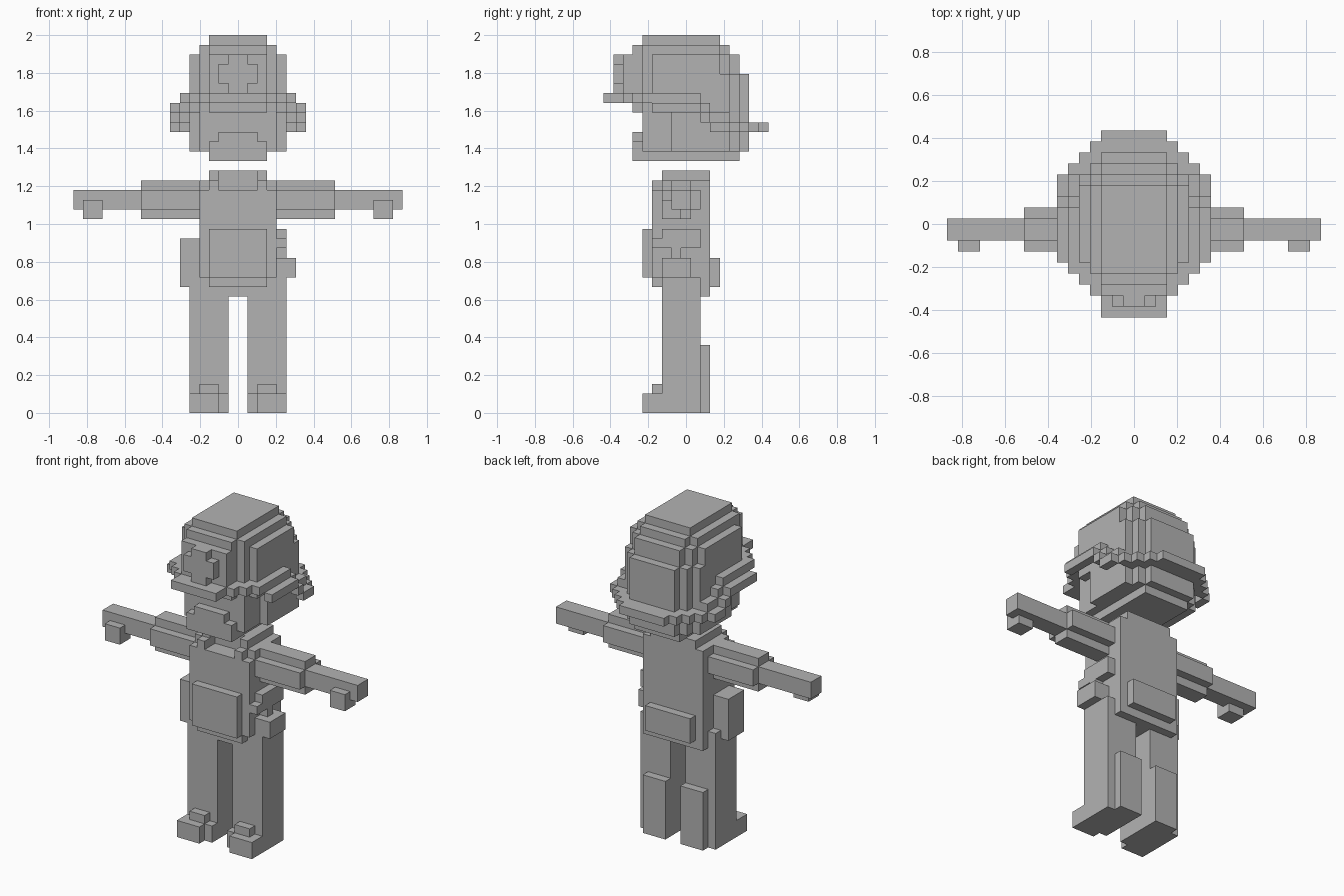
import bpy, bmesh
from mathutils import Vector

cube = bpy.data.objects.get("Cube")
if cube:
    bpy.data.objects.remove(cube, do_unlink=True)

U = 2 / 39          # size of one block
Y_MID = 8.5         # block row lying on y = 0

mat = bpy.data.materials.new("plain_grey")
mat.use_nodes = True
GREY = (0.45, 0.45, 0.45, 1)
mat.diffuse_color = GREY
mat.node_tree.nodes["Principled BSDF"].inputs["Base Color"].default_value = GREY


def cells_of(boxes, sides):
    """Block cells inside boxes (x0, x1, y0, y1, z0, z1), x given on the left side."""
    cells = set()
    for x0, x1, y0, y1, z0, z1 in boxes:
        for x in range(x0, x1):
            for y in range(y0, y1):
                for z in range(z0, z1):
                    for s in sides:
                        cells.add((x if s > 0 else -x - 1, y, z))
    return cells


def part(name, boxes, sides=(1, -1), cuts=()):
    """One clean outer shell around the blocks of a part."""
    cells = cells_of(boxes, sides) - cells_of(cuts, sides)
    bm = bmesh.new()
    verts = {}
    for c in cells:
        for axis in range(3):
            for d in (0, 1):
                n = list(c)
                n[axis] += 1 if d else -1
                if tuple(n) in cells:
                    continue
                a, b = (axis + 1) % 3, (axis + 2) % 3
                ring = []
                for i, j in ((0, 0), (1, 0), (1, 1), (0, 1)):
                    p = list(c)
                    p[axis] += d
                    p[a] += i
                    p[b] += j
                    p = tuple(p)
                    if p not in verts:
                        verts[p] = bm.verts.new(Vector((p[0], p[1] - Y_MID, p[2])) * U)
                    ring.append(verts[p])
                bm.faces.new(ring if d else ring[::-1])
    bmesh.ops.dissolve_limit(bm, angle_limit=0.01, verts=bm.verts[:], edges=bm.edges[:])
    mesh = bpy.data.meshes.new(name)
    bm.to_mesh(mesh)
    bm.free()
    mesh.materials.append(mat)
    obj = bpy.data.objects.new(name, mesh)
    bpy.context.scene.collection.objects.link(obj)


# Legs, calf guards and stepped shoes
for side, label in ((1, "left"), (-1, "right")):
    part(label + "_leg", [(1, 4, 6, 10, 0, 12), (4, 5, 6, 10, 0, 14)], (side,))
    part(label + "_calf_guard", [(1, 4, 10, 11, 0, 7)], (side,))
    part(label + "_shoe", [(2, 5, 4, 6, 0, 2), (1, 2, 5, 6, 0, 2),
                           (2, 4, 5, 6, 2, 3)], (side,))
    # Arm: cross-shaped sleeve, thin forearm, thumb
    part(label + "_sleeve", [(4, 10, 7, 9, 20, 24), (4, 10, 6, 10, 21, 23)], (side,))
    part(label + "_forearm", [(10, 17, 7, 9, 21, 23)], (side,))
    part(label + "_thumb", [(14, 16, 6, 7, 20, 22), (14, 16, 7, 8, 20, 21)], (side,))

# Torso with raised collar and open neck at the front
part("torso", [(0, 4, 6, 11, 12, 24), (0, 4, 5, 6, 14, 23), (0, 3, 5, 6, 13, 14),
               (2, 3, 5, 6, 23, 24), (0, 3, 6, 11, 24, 25)],
     cuts=[(0, 2, 5, 7, 23, 25)])
part("front_pack", [(0, 3, 4, 5, 14, 19)])
part("back_pack", [(0, 3, 11, 12, 13, 16)])

# Belt items
part("right_hip_bag", [(4, 6, 6, 9, 13, 18)], (-1,), cuts=[(4, 5, 6, 9, 13, 14)])
part("left_hip_pouch", [(4, 6, 6, 9, 14, 16)], (1,))
part("left_hip_tool", [(4, 5, 6, 10, 18, 19), (4, 5, 5, 10, 17, 18),
                       (4, 5, 7, 8, 16, 17)], (1,))

# Head below the helmet
part("head", [(0, 3, 4, 14, 26, 27),
              (0, 4, 4, 14, 27, 32), (0, 5, 7, 13, 27, 32), (0, 3, 4, 15, 27, 32),
              (0, 5, 5, 7, 31, 32), (0, 3, 3, 4, 31, 32)])
part("chin", [(0, 3, 3, 4, 26, 28), (0, 2, 3, 4, 28, 29)])

# Helmet dome, stepped towards the top
part("helmet", [(0, 5, 5, 13, 32, 35), (0, 4, 4, 14, 32, 35), (0, 3, 3, 15, 32, 35),
                (0, 5, 5, 12, 35, 37), (0, 4, 4, 13, 35, 37), (0, 3, 3, 14, 35, 37),
                (0, 4, 4, 12, 37, 38), (0, 3, 3, 13, 37, 38),
                (0, 3, 4, 12, 38, 39)])
part("helmet_front_plate", [(0, 3, 2, 3, 33, 37)])
part("helmet_cross", [(0, 1, 1, 2, 33, 37), (0, 2, 1, 2, 34, 36)])

# Brim: high at the front, stepping down towards the back
part("brim_front", [(0, 3, 0, 3, 32, 33), (0, 4, 2, 4, 32, 33),
                    (4, 5, 3, 5, 32, 33), (5, 6, 4, 10, 32, 33)],
     cuts=[(0, 4, 4, 5, 32, 33), (0, 3, 3, 4, 32, 33)])
part("brim_sides", [(6, 7, 5, 10, 31, 32), (5, 6, 10, 11, 31, 32),
                    (6, 7, 10, 11, 30, 31), (5, 6, 11, 13, 30, 31),
                    (6, 7, 11, 13, 29, 30)])
part("brim_back", [(4, 6, 13, 14, 29, 30), (3, 5, 14, 15, 29, 30),
                   (0, 4, 15, 16, 29, 30), (0, 3, 16, 17, 29, 30)])
